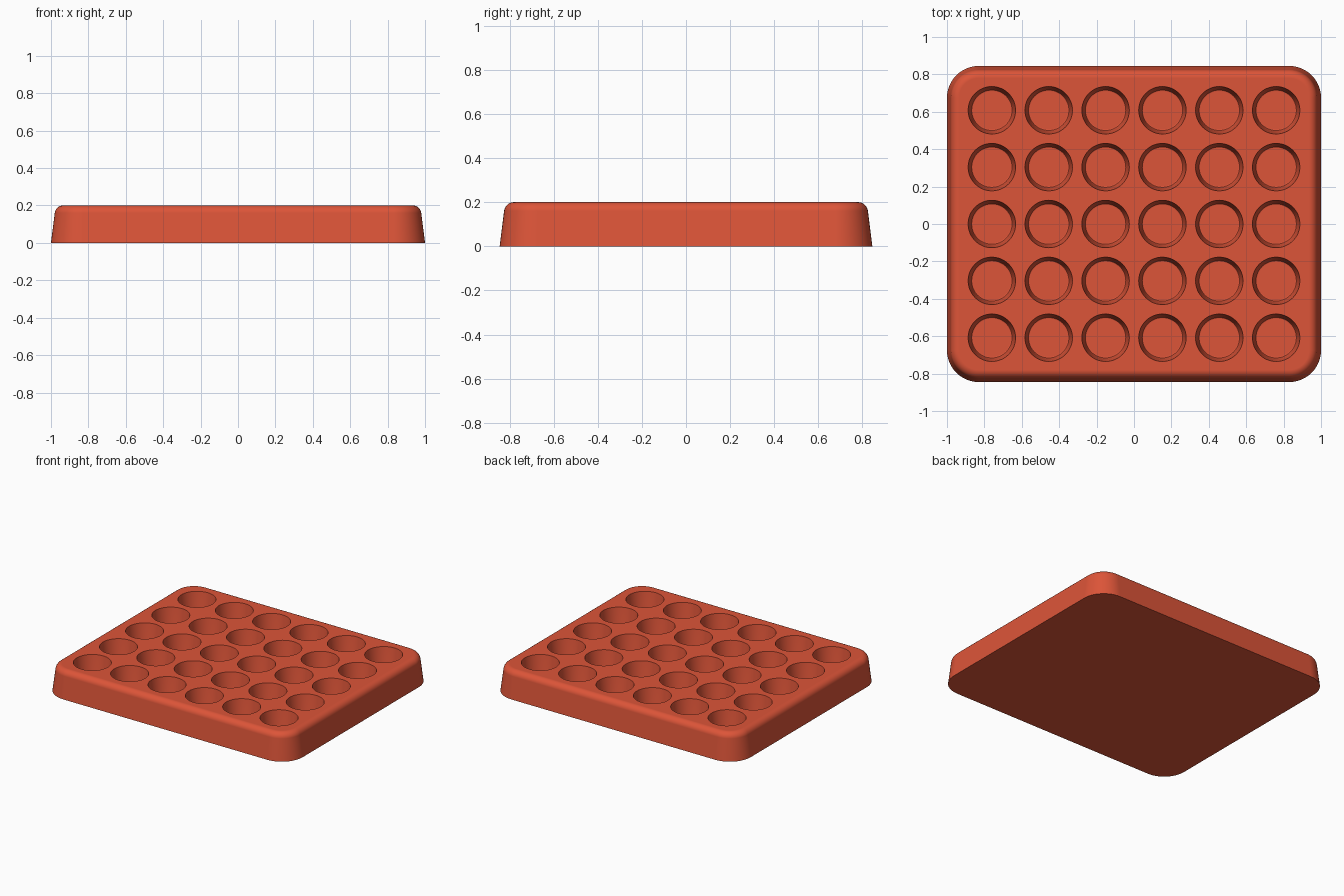
import bpy
import bmesh
from math import cos, sin, pi, radians

HALF_X, HALF_Y, HEIGHT = 1.0, 0.845, 0.2
CORNER, FILLET, DRAFT = 0.17, 0.045, radians(7.2)
COLS, ROWS, PITCH = 6, 5, 0.304

if "Cube" in bpy.data.objects:
    bpy.data.objects.remove(bpy.data.objects["Cube"])

red = bpy.data.materials.new("terracotta red")
red.use_nodes = True
color = (0.72, 0.09, 0.04, 1)
red.diffuse_color = color
red.node_tree.nodes["Principled BSDF"].inputs["Base Color"].default_value = color


def rounded_rect(inset, z, steps=12):
    """Outline of the tray, moved inward by inset."""
    r = CORNER - inset
    points = []
    for q, (sx, sy) in enumerate([(1, 1), (-1, 1), (-1, -1), (1, -1)]):
        for i in range(steps + 1):
            a = (q + i / steps) * pi / 2
            points.append((sx * (HALF_X - CORNER) + r * cos(a),
                           sy * (HALF_Y - CORNER) + r * sin(a), z))
    return points


def circle(cx, cy, r, z, steps=48):
    return [(cx + r * cos(2 * pi * i / steps), cy + r * sin(2 * pi * i / steps), z)
            for i in range(steps)]


def loft(bm, outlines):
    """Skin a closed solid through outlines stacked from bottom to top."""
    rings = [[bm.verts.new(p) for p in o] for o in outlines]
    for low, high in zip(rings, rings[1:]):
        for i in range(len(low)):
            j = (i + 1) % len(low)
            bm.faces.new((low[i], low[j], high[j], high[i]))
    bm.faces.new(rings[0][::-1])
    bm.faces.new(rings[-1])


def make_object(name, bm):
    mesh = bpy.data.meshes.new(name)
    bm.to_mesh(mesh)
    bm.free()
    mesh.materials.append(red)
    obj = bpy.data.objects.new(name, mesh)
    bpy.context.collection.objects.link(obj)
    return obj


# Tray body: drafted sides, rounded top edge
center = HEIGHT - FILLET
profile = [(0, 0)]
for i in range(9):
    a = DRAFT + (pi / 2 - DRAFT) * i / 8
    profile.append((0.065 - FILLET * cos(a), center + FILLET * sin(a)))
bm = bmesh.new()
loft(bm, [rounded_rect(d, z) for d, z in profile])
tray = make_object("tray", bm)

# Cutter: a grid of tapered cups with a softened floor edge
cup = [(0.101, 0.08), (0.108, 0.083), (0.112, 0.09), (0.127, HEIGHT), (0.128, 0.21)]
bm = bmesh.new()
for col in range(COLS):
    for row in range(ROWS):
        cx = (col - (COLS - 1) / 2) * PITCH
        cy = (row - (ROWS - 1) / 2) * PITCH
        loft(bm, [circle(cx, cy, r, z) for r, z in cup])
cutter = make_object("cup_cutter", bm)
cutter.hide_render = True

# Cut the cups and shade smooth
cut = tray.modifiers.new("cups", 'BOOLEAN')
cut.operation = 'DIFFERENCE'
cut.solver = 'EXACT'
cut.object = cutter
bpy.ops.object.select_all(action='DESELECT')
tray.select_set(True)
bpy.context.view_layer.objects.active = tray
bpy.ops.object.modifier_apply(modifier=cut.name)
bpy.data.objects.remove(cutter)
bpy.ops.object.shade_smooth_by_angle(angle=radians(35))
weighted = tray.modifiers.new("flat_top_normals", 'WEIGHTED_NORMAL')
weighted.keep_sharp = True
